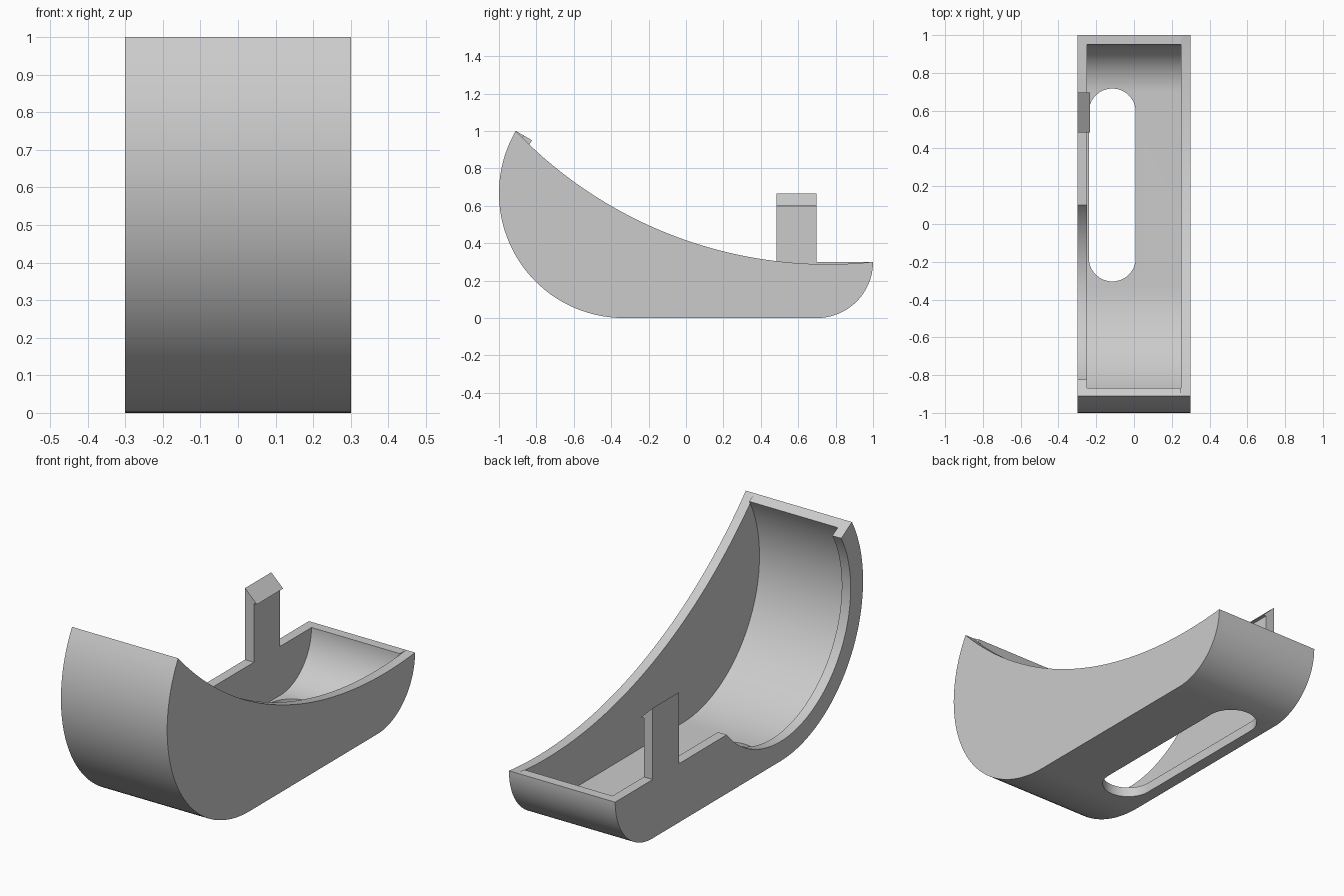
import bpy, bmesh
from math import sin, cos, radians

if "Cube" in bpy.data.objects:
    bpy.data.objects.remove(bpy.data.objects["Cube"], do_unlink=True)

GREY = (0.6, 0.6, 0.6, 1.0)
mat = bpy.data.materials.new("plain_grey")
mat.use_nodes = True
mat.diffuse_color = GREY
mat.node_tree.nodes["Principled BSDF"].inputs["Base Color"].default_value = GREY

HALF, WALL = 0.3, 0.05
INNER = HALF - WALL
NOSE, NOSE_R = (-0.333, 0.667), 0.667    # big round front
TAIL, TAIL_R = (0.7, 0.3), 0.3           # small round back
RIM = TAIL[1]


def arc(centre, r, a0, a1, n=48):
    """Points on an arc, angles in degrees."""
    angles = [radians(a0 + (a1 - a0) * i / n) for i in range(n + 1)]
    return [(centre[0] + r * cos(a), centre[1] + r * sin(a)) for a in angles]


def prism(name, profile, axis, lo, hi):
    """Extrude a closed 2D profile along the given axis (0 = x, 1 = y, 2 = z)."""
    def place(p, t):
        co = list(p)
        co.insert(axis, t)
        return co
    bm = bmesh.new()
    face = bm.faces.new([bm.verts.new(place(p, lo)) for p in profile])
    move = [0, 0, 0]
    move[axis] = hi - lo
    out = bmesh.ops.extrude_face_region(bm, geom=[face], use_keep_orig=True)
    bmesh.ops.translate(bm, vec=move, verts=[
        v for v in out["geom"] if isinstance(v, bmesh.types.BMVert)])
    bmesh.ops.recalc_face_normals(bm, faces=bm.faces)
    mesh = bpy.data.meshes.new(name)
    bm.to_mesh(mesh)
    bm.free()
    mesh.materials.append(mat)
    obj = bpy.data.objects.new(name, mesh)
    bpy.context.collection.objects.link(obj)
    return obj


def hull_line(inset):
    """Underside curve from the front rim to the back rim, moved inwards."""
    return (arc(NOSE, NOSE_R - inset, 150, 270)
            + arc(TAIL, TAIL_R - inset, 270, 360, 32))


outer = hull_line(0)

# Curved shell between the side walls
shell = prism("curved_shell", outer + hull_line(WALL)[::-1], 0, -INNER, INNER)

# Left wall with a sweeping concave top edge
sweep = arc((0.76, 2.6035), 2.316, 275.95, 223.82)[1:-1]
left_wall = prism("left_wall", outer + sweep, 0, INNER, HALF)

# Right wall, open at the front, with an upright clip tab
TAB_Y0, TAB_Y1, TAB_Z = 0.485, 0.697, 0.6
tab = [(TAB_Y1, RIM), (TAB_Y1, TAB_Z), (TAB_Y0, TAB_Z), (TAB_Y0, RIM)]
opening = arc(NOSE, 0.567, 319.7, 150)
right_wall = prism("right_wall", outer + tab + opening, 0, -HALF, -INNER)

# Wedge hook on top of the tab
hook = prism("clip_hook", [(-HALF, TAB_Z), (-0.233, TAB_Z), (-HALF, 0.665)],
             1, TAB_Y0, TAB_Y1)

# Rounded slot through the floor
SLOT_X, SLOT_R = -0.115, 0.124
slot = (arc((SLOT_X, 0.593), SLOT_R, 0, 180, 32)
        + arc((SLOT_X, -0.18), SLOT_R, 180, 360, 32))
cutter = prism("slot_cutter", slot, 2, -0.1, 0.28)
cutter.hide_render = True
cut = shell.modifiers.new("slot", "BOOLEAN")
cut.operation = "DIFFERENCE"
cut.solver = "EXACT"
cut.object = cutter
bpy.context.view_layer.objects.active = shell
shell.select_set(True)
bpy.ops.object.modifier_apply(modifier=cut.name)
bpy.data.objects.remove(cutter, do_unlink=True)

# Smooth the curves, keep the edges sharp
bpy.ops.object.select_all(action="DESELECT")
for part in (shell, left_wall, right_wall, hook):
    part.select_set(True)
bpy.context.view_layer.objects.active = shell
bpy.ops.object.shade_smooth_by_angle(angle=radians(30))
